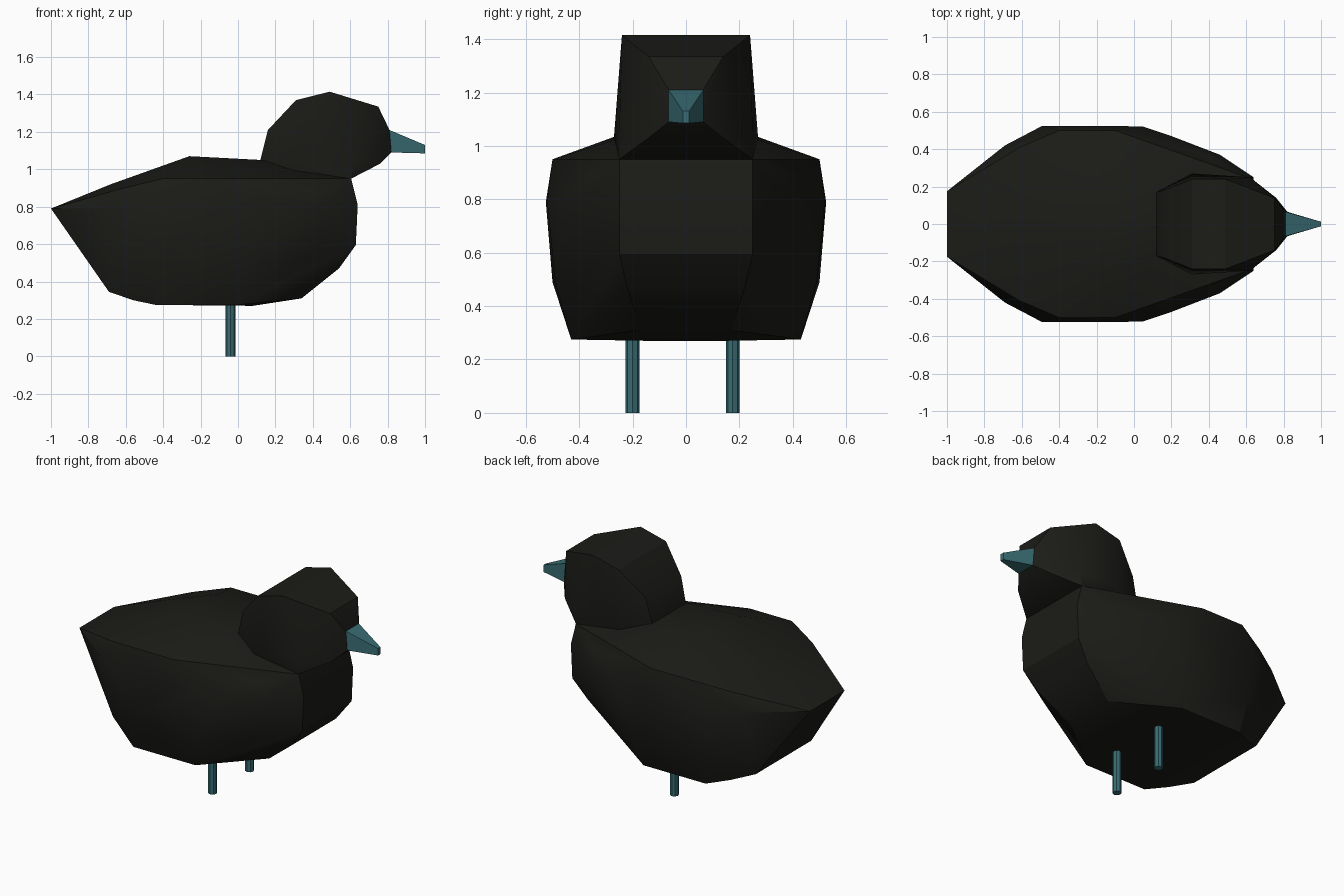
import bpy, bmesh
from math import radians

if "Cube" in bpy.data.objects:
    bpy.data.objects.remove(bpy.data.objects["Cube"])


def material(name, rgb):
    m = bpy.data.materials.new(name)
    m.diffuse_color = (*rgb, 1)
    m.use_nodes = True
    m.node_tree.nodes["Principled BSDF"].inputs["Base Color"].default_value = m.diffuse_color
    return m


dark = material("dark_plumage", (0.011, 0.011, 0.009))
teal = material("teal", (0.04, 0.15, 0.17))


def finish(ob, mat):
    ob.data.materials.append(mat)
    bpy.ops.object.select_all(action='DESELECT')
    bpy.context.view_layer.objects.active = ob
    ob.select_set(True)
    bpy.ops.object.shade_smooth_by_angle(angle=radians(30))


def mirrored_hull(name, points, mat):
    """Faceted solid around (x, half width, z) points mirrored across y."""
    bm = bmesh.new()
    for x, y, z in points:
        for side in (-1, 1):
            bm.verts.new((x, side * y, z))
    res = bmesh.ops.convex_hull(bm, input=bm.verts[:])
    loose = [v for v in bm.verts if not v.link_faces]
    bmesh.ops.delete(bm, geom=loose, context='VERTS')
    bmesh.ops.dissolve_limit(bm, angle_limit=radians(1), verts=bm.verts[:], edges=bm.edges[:])
    bmesh.ops.recalc_face_normals(bm, faces=bm.faces[:])
    me = bpy.data.meshes.new(name)
    bm.to_mesh(me)
    bm.free()
    ob = bpy.data.objects.new(name, me)
    bpy.context.collection.objects.link(ob)
    finish(ob, mat)
    return ob


# Body: back ridge, shoulder line, widest line, belly, breast and tail
mirrored_hull("body", [
    (-0.26, 0.17, 1.07), (0.12, 0.18, 1.05), (-0.68, 0.16, 0.92),
    (-0.61, 0.41, 0.90), (-0.40, 0.50, 0.95), (-0.10, 0.50, 0.95), (0.41, 0.36, 0.89),
    (-1.00, 0.175, 0.79), (-0.69, 0.42, 0.79), (-0.49, 0.525, 0.79), (-0.10, 0.525, 0.79),
    (0.05, 0.52, 0.79), (0.20, 0.47, 0.80), (0.46, 0.37, 0.80),
    (-0.45, 0.50, 0.49), (0.05, 0.49, 0.49), (0.38, 0.36, 0.52),
    (-0.80, 0.25, 0.52), (-0.69, 0.28, 0.345), (-0.56, 0.35, 0.30),
    (-0.44, 0.43, 0.275), (0.00, 0.43, 0.275), (0.08, 0.15, 0.27), (0.34, 0.17, 0.31),
    (0.54, 0.22, 0.47), (0.63, 0.25, 0.595), (0.64, 0.25, 0.81), (0.605, 0.25, 0.95),
], dark)

# Head, sunk into the body
mirrored_hull("head", [
    (0.12, 0.17, 1.05), (0.16, 0.18, 1.21), (0.31, 0.24, 1.37), (0.49, 0.24, 1.415),
    (0.75, 0.14, 1.335), (0.81, 0.065, 1.21), (0.82, 0.065, 1.09), (0.76, 0.14, 1.03),
    (0.605, 0.25, 0.95), (0.31, 0.27, 1.03), (0.62, 0.25, 1.04), (0.25, 0.20, 0.90),
], dark)

# Beak
mirrored_hull("beak", [
    (0.81, 0.065, 1.21), (0.82, 0.065, 1.09), (1.0, 0.012, 1.13), (1.0, 0.012, 1.085),
], teal)

# Legs
for name, y in (("right_leg", -0.2), ("left_leg", 0.175)):
    bpy.ops.mesh.primitive_cylinder_add(vertices=8, radius=0.026, depth=0.34,
                                        location=(-0.04, y, 0.17))
    leg = bpy.context.object
    leg.name = name
    finish(leg, teal)
